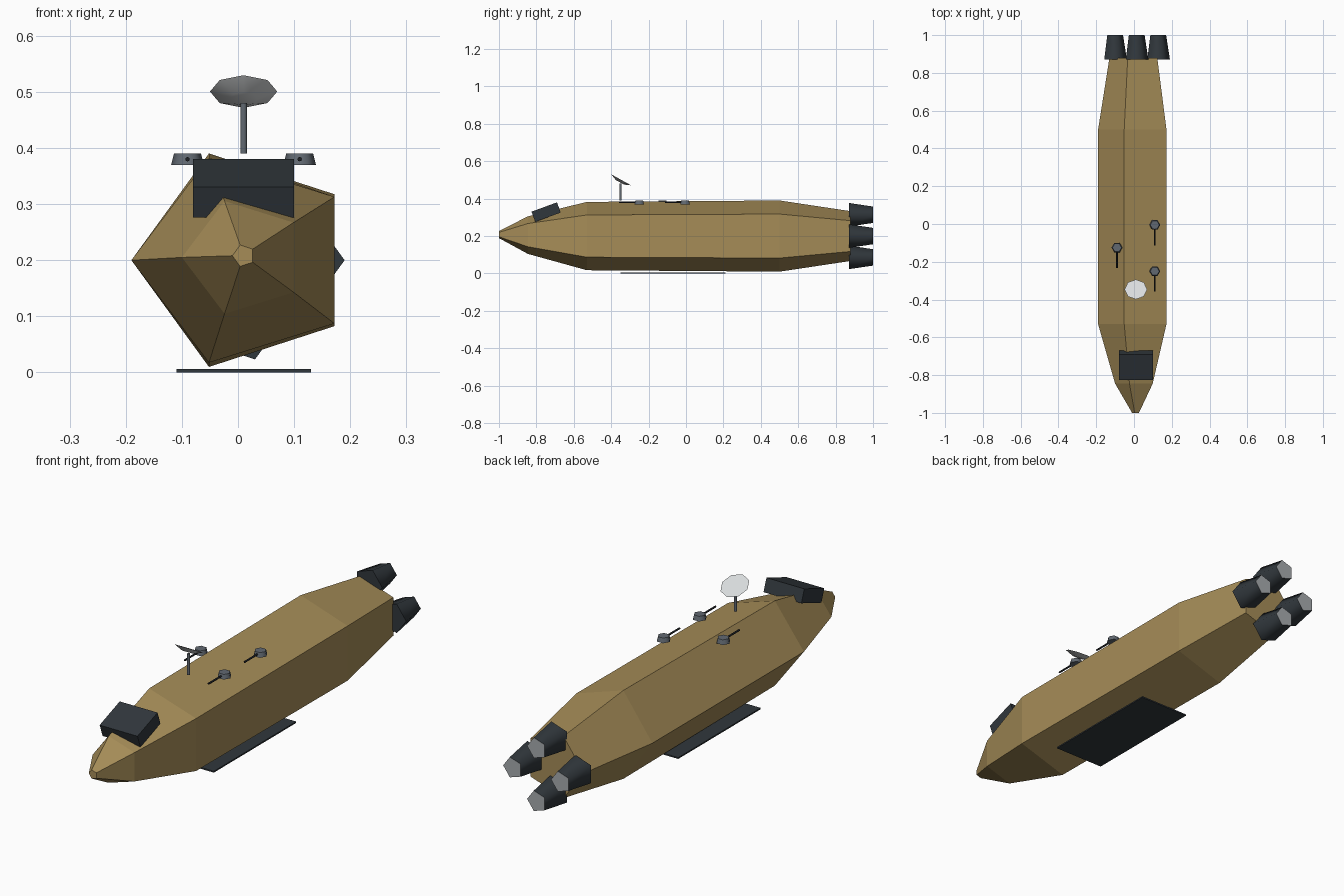
import bpy, bmesh
from math import sin, cos, pi, radians

if "Cube" in bpy.data.objects:
    bpy.data.objects.remove(bpy.data.objects["Cube"], do_unlink=True)


def material(name, rgb):
    m = bpy.data.materials.new(name)
    m.use_nodes = True
    m.diffuse_color = (*rgb, 1)
    m.node_tree.nodes["Principled BSDF"].inputs["Base Color"].default_value = (*rgb, 1)
    return m


TAN = material("tan hull", (0.38, 0.265, 0.097))
DARK = material("dark slate", (0.03, 0.038, 0.045))
GREY = material("steel grey", (0.12, 0.14, 0.165))
BLACK = material("gun black", (0.012, 0.014, 0.017))
GLOW = material("nozzle grey", (0.39, 0.41, 0.43))
WHITE = material("dish white", (0.7, 0.72, 0.73))

CX = 0.01  # centre line of the ship


def smooth(obj, angle=74):
    bpy.ops.object.select_all(action="DESELECT")
    obj.select_set(True)
    bpy.context.view_layer.objects.active = obj
    bpy.ops.object.shade_smooth_by_angle(angle=radians(angle))


def loft(name, rings, phase, mats, sides=5):
    """Skin polygon rings (y, x, z, radius, height scale) along y; close both ends."""
    bm = bmesh.new()
    loops = []
    for y, x, z, r, squash in rings:
        angles = [phase + 2 * pi * i / sides for i in range(sides)]
        loops.append([bm.verts.new((x + r * cos(a), y, z + squash * r * sin(a)))
                      for a in angles])
    for a, b in zip(loops, loops[1:]):
        for i in range(sides):
            j = (i + 1) % sides
            bm.faces.new((a[i], a[j], b[j], b[i]))
    bm.faces.new(loops[0])
    rear = bm.faces.new(loops[-1])
    rear.material_index = len(mats) - 1
    bmesh.ops.recalc_face_normals(bm, faces=bm.faces)
    mesh = bpy.data.meshes.new(name)
    bm.to_mesh(mesh)
    bm.free()
    for m in mats:
        mesh.materials.append(m)
    obj = bpy.data.objects.new(name, mesh)
    bpy.context.collection.objects.link(obj)
    return obj


def box(name, loc, size, mat, tilt=0):
    bpy.ops.mesh.primitive_cube_add(size=1, location=loc, rotation=(radians(tilt), 0, 0))
    obj = bpy.context.object
    obj.name = name
    obj.scale = size
    obj.data.materials.append(mat)
    return obj


def cone(name, loc, r1, r2, depth, sides, mat, rot=(0, 0, 0)):
    bpy.ops.mesh.primitive_cone_add(vertices=sides, radius1=r1, radius2=r2, depth=depth,
                                    location=loc, rotation=[radians(a) for a in rot])
    obj = bpy.context.object
    obj.name = name
    obj.data.materials.append(mat)
    smooth(obj)
    return obj


# Five-sided hull, one edge toward the right
loft("hull", [(-1.0, CX, 0.208, 0.02, 1),
              (-0.845, CX, 0.205, 0.11, 0.96),
              (-0.53, CX, 0.2, 0.2, 0.96),
              (0.5, CX, 0.2, 0.2, 1),
              (0.88, CX, 0.2, 0.14, 1)], pi, [TAN])

# Four engines in a diamond, with pale nozzle ends
for name, dx, dz in (("left", 1, 0), ("right", -1, 0), ("upper", 0, 1), ("lower", 0, -1)):
    x, z = CX + 0.114 * dx, 0.2 + 0.114 * dz
    smooth(loft(name + "_engine", [(0.872, x, z, 0.066, 1), (1.0, x, z, 0.046, 1)],
                0, [DARK, GLOW]))

# Bridge block on the nose and flat plate under the belly
box("bridge", (CX, -0.748, 0.328), (0.18, 0.145, 0.058), DARK, tilt=20)
box("belly_plate", (CX, -0.07, 0.003), (0.24, 0.56, 0.006), DARK)

# Gun turrets with forward barrels
for i, (x, y) in enumerate(((-0.09, -0.125), (0.11, -0.005), (0.11, -0.25))):
    cone(f"turret_{i + 1}", (x, y, 0.38), 0.029, 0.024, 0.02, 6, GREY, (0, 0, 30))
    cone(f"barrel_{i + 1}", (x, y - 0.06, 0.38), 0.004, 0.004, 0.096, 8, BLACK, (90, 0, 0))

# Dish antenna on its mast
cone("antenna_mast", (CX, -0.35, 0.435), 0.006, 0.006, 0.09, 10, GREY)
cone("antenna_dish", (CX, -0.35, 0.494), 0.025, 0.06, 0.015, 8, WHITE, (-29, 0, 0))
